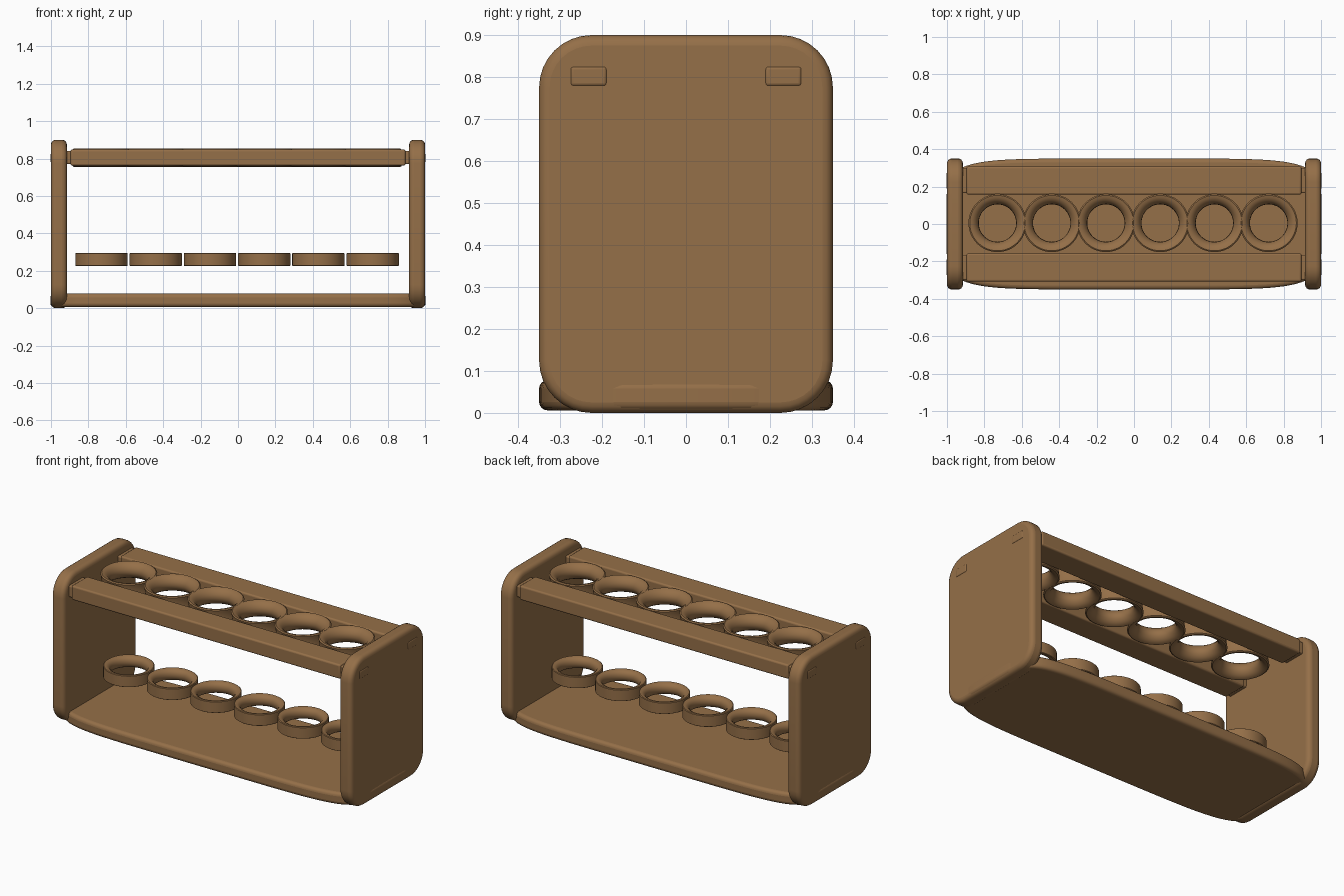
import bpy, bmesh, math

if "Cube" in bpy.data.objects:
    bpy.data.objects.remove(bpy.data.objects["Cube"])

wood = bpy.data.materials.new("wood")
wood.diffuse_color = (0.30, 0.16, 0.065, 1)
wood.use_nodes = True
wood.node_tree.nodes["Principled BSDF"].inputs["Base Color"].default_value = wood.diffuse_color


def finish(name, bm, bevel=0, segments=4):
    bmesh.ops.recalc_face_normals(bm, faces=bm.faces)
    mesh = bpy.data.meshes.new(name)
    bm.to_mesh(mesh)
    bm.free()
    mesh.materials.append(wood)
    ob = bpy.data.objects.new(name, mesh)
    bpy.context.collection.objects.link(ob)
    if bevel:
        mod = ob.modifiers.new("rounding", 'BEVEL')
        mod.width, mod.segments = bevel, segments
        mod.limit_method, mod.angle_limit = 'ANGLE', math.radians(40)
    bpy.ops.object.select_all(action='DESELECT')
    ob.select_set(True)
    bpy.context.view_layer.objects.active = ob
    bpy.ops.object.shade_smooth_by_angle(angle=math.radians(40))
    return ob


def plate(name, outline, offset, bevel):
    """Extrude a closed 3D outline into a rounded board."""
    bm = bmesh.new()
    face = bm.faces.new([bm.verts.new(p) for p in outline])
    new = bmesh.ops.extrude_face_region(bm, geom=[face])["geom"]
    bmesh.ops.translate(bm, vec=offset, verts=[v for v in new if isinstance(v, bmesh.types.BMVert)])
    return finish(name, bm, bevel)


def box(name, lo, hi, bevel):
    bm = bmesh.new()
    bmesh.ops.create_cube(bm, size=1)
    for v in bm.verts:
        v.co = [l + (h - l) * (c + 0.5) for l, h, c in zip(lo, hi, v.co)]
    return finish(name, bm, bevel)


def ring(name, x, z, height, profile, steps=48):
    """Lathe a closed (radius, height fraction) profile around a vertical axis."""
    bm = bmesh.new()
    loops = []
    for i in range(steps):
        a = 2 * math.pi * i / steps
        loops.append([bm.verts.new((x + r * math.cos(a), 0.005 + r * math.sin(a), z + h * height))
                      for r, h in profile])
    n = len(profile)
    for i in range(steps):
        a, b = loops[i], loops[(i + 1) % steps]
        for j in range(n):
            k = (j + 1) % n
            bm.faces.new((a[j], b[j], b[k], a[k]))
    return finish(name, bm)


def signed_pow(v, e):
    return math.copysign(abs(v) ** e, v)


# End panels with rounded corners
def panel_outline(x, hy=0.35, hz=0.45, r=0.125):
    pts = []
    for q, (sy, sz) in enumerate([(1, 1), (-1, 1), (-1, -1), (1, -1)]):
        for i in range(9):
            a = math.pi / 2 * (q + i / 8)
            pts.append((x, sy * (hy - r) + r * math.cos(a), hz + sz * (hz - r) + r * math.sin(a)))
    return pts


plate("right_end_panel", panel_outline(0.915), (0.085, 0, 0), 0.025)
plate("left_end_panel", panel_outline(-1.0), (0.085, 0, 0), 0.025)

# Base board, bowed toward its ends so they pass through the panels
base = []
for i in range(80):
    a = 2 * math.pi * i / 80
    base.append((1.003 * signed_pow(math.cos(a), 1 / 3), 0.35 * signed_pow(math.sin(a), 1 / 3), 0.006))
plate("base_board", base, (0, 0, 0.072), 0.02)

# Front and back top rails with tenons through the panels
for name, s in (("front", -1), ("back", 1)):
    y0, y1 = sorted((s * 0.157, s * 0.308))
    box(name + "_rail", (-0.895, y0, 0.762), (0.895, y1, 0.848), 0.01)
    for side, t in (("left", -1), ("right", 1)):
        x0, x1 = sorted((t * 0.87, t * 1.003))
        ty0, ty1 = sorted((s * 0.188, s * 0.276))
        box(f"{name}_{side}_tenon", (x0, ty0, 0.778), (x1, ty1, 0.826), 0.008)
        sx0, sx1 = sorted((t * 0.88, t * 0.925))
        box(f"{name}_{side}_shoulder", (sx0, min(y0, y1) + 0.008, 0.77), (sx1, max(y0, y1) - 0.008, 0.84), 0.008)

# Upper and lower rows of tube rings, with a bulging inner wall
top_profile = [(0.148, 0.5), (0.152, 0.8), (0.155, 0.95), (0.148, 1), (0.134, 0.97), (0.119, 0.87), (0.106, 0.7),
               (0.101, 0.5), (0.106, 0.3), (0.119, 0.13), (0.134, 0.03), (0.148, 0), (0.155, 0.05), (0.152, 0.2)]
low_profile = [(0.14, 0.04), (0.14, 0.96), (0.136, 1), (0.122, 0.98), (0.11, 0.88), (0.102, 0.7),
               (0.1, 0.5), (0.102, 0.3), (0.11, 0.12), (0.122, 0.02), (0.136, 0)]
for i in range(6):
    x = -0.73 + 0.29 * i
    ring(f"upper_ring_{i + 1}", x, 0.755, 0.098, top_profile)
    ring(f"lower_ring_{i + 1}", x, 0.225, 0.07, low_profile)
